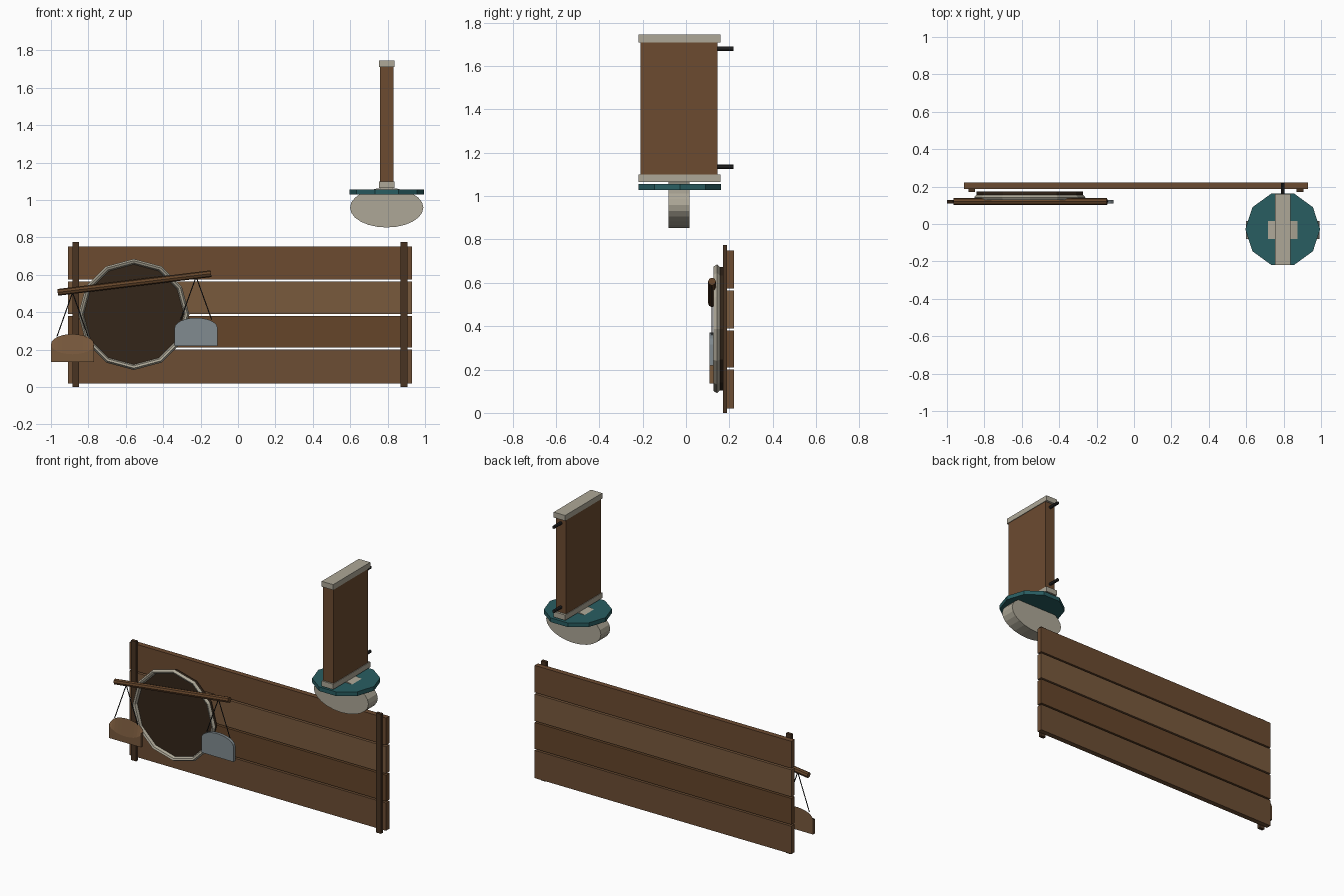
import bpy, bmesh
from math import sin, cos, pi
from mathutils import Vector

if "Cube" in bpy.data.objects:
    bpy.data.objects.remove(bpy.data.objects["Cube"])


def mat(name, rgb):
    m = bpy.data.materials.new(name)
    m.diffuse_color = (*rgb, 1)
    m.use_nodes = True
    m.node_tree.nodes["Principled BSDF"].inputs["Base Color"].default_value = m.diffuse_color
    return m


WOOD = [mat("wood_%d" % i, c) for i, c in enumerate(
    [(.15, .07, .03), (.13, .06, .023), (.19, .10, .046), (.15, .075, .034)])]
DARK = mat("dark_wood", (.065, .033, .016))
BLACK = mat("opening", (.033, .019, .01))
PALE = mat("pale_stone", (.42, .39, .31))
TEAL = mat("teal", (.022, .11, .12))
STEEL = mat("steel", (.22, .26, .28))
IRON = mat("iron", (.02, .02, .02))


def finish(name, bm, material):
    bmesh.ops.recalc_face_normals(bm, faces=bm.faces)
    me = bpy.data.meshes.new(name)
    bm.to_mesh(me)
    bm.free()
    ob = bpy.data.objects.new(name, me)
    me.materials.append(material)
    bpy.context.collection.objects.link(ob)
    return ob


def box(name, x, y, z, material):
    bm = bmesh.new()
    bmesh.ops.create_cube(bm, size=1)
    for v in bm.verts:
        v.co = Vector([(a + b) / 2 + c * (b - a) for (a, b), c in zip((x, y, z), v.co)])
    return finish(name, bm, material)


def prism(name, rings, material):
    """Closed solid between two matching outlines."""
    bm = bmesh.new()
    a, b = [[bm.verts.new(p) for p in r] for r in rings]
    bm.faces.new(a)
    bm.faces.new(b)
    for i in range(len(a)):
        j = (i + 1) % len(a)
        bm.faces.new((a[i], a[j], b[j], b[i]))
    return finish(name, bm, material)


def rod(name, p, q, r, n, material):
    p, q = Vector(p), Vector(q)
    u = (q - p).orthogonal().normalized()
    w = (q - p).normalized().cross(u)
    off = [r * (u * cos(2 * pi * i / n) + w * sin(2 * pi * i / n)) for i in range(n)]
    return prism(name, [[c + o for o in off] for c in (p, q)], material)


def upright_disc(name, cx, cz, rx, rz, y0, y1, n, material):
    angles = [2 * pi * i / n for i in range(n)]
    return prism(name, [[(cx + rx * cos(t), y, cz + rz * sin(t)) for t in angles]
                        for y in (y0, y1)], material)


# Plank wall and its battens
for i, (z0, z1) in enumerate([(.02, .2), (.21, .38), (.39, .565), (.575, .75)]):
    box("wall_plank_%d" % i, (-.91, .93), (.187, .221), (z0, z1), WOOD[(3, 1, 2, 0)[i]])
for side, x in (("left", -.868), ("right", .888)):
    box("batten_" + side, (x - .018, x + .018), (.17, .19), (0, .775), DARK)

# Round opening with its faceted rim
CX, CZ = -.557, .388
upright_disc("round_opening", CX, CZ, .285, .285, .148, .173, 12, BLACK)
bm = bmesh.new()
section = [(.297, .143), (.287, .127), (.275, .132), (.268, .148), (.283, .158)]
rows = [[bm.verts.new((CX + r * cos(pi * i / 6), y, CZ + r * sin(pi * i / 6)))
         for r, y in section] for i in range(12)]
for i in range(12):
    for k in range(5):
        a, b, m = rows[i], rows[(i + 1) % 12], (k + 1) % 5
        bm.faces.new((a[k], a[m], b[m], b[k]))
finish("opening_rim", bm, PALE)

# Balance beam
rod("balance_beam", (-.964, .12, .506), (-.144, .12, .606), .018, 8, WOOD[1])


def pan(name, cx, z0, z_side, front_rise, rise, material):
    """Flat weight with an arched back edge and its own front edge curve."""
    t = [pi * i / 12 for i in range(13)]
    rings = []
    for y, h in ((.109, front_rise), (.128, rise)):
        top = [(cx + .115 * cos(a), y, z_side + h * sin(a)) for a in t]
        rings.append([(cx - .115, y, z0), (cx + .115, y, z0)] + top)
    prism(name, rings, material)


# Hanging pans and strings
pan("left_pan", -.885, .135, .228, -.053, .055, WOOD[2])
pan("right_pan", -.224, .218, .315, .055, .055, STEEL)
for side, x, z_top, z_low in (("left", -.885, .505, .27), ("right", -.224, .59, .36)):
    for s in (-1, 1):
        rod("%s_string_%d" % (side, s), (x, .12, z_top), (x + s * .083, .12, z_low),
            .003, 5, IRON)

# Tall hanging panel with caps and wall pegs
box("sign_panel", (.758, .832), (-.21, .145), (1.09, 1.72), WOOD[0])
for name, z0, z1 in (("lower_cap", 1.065, 1.1), ("upper_cap", 1.71, 1.745)):
    box(name, (.754, .836), (-.22, .16), (z0, z1), PALE)
for name, z in (("lower_peg", 1.135), ("upper_peg", 1.68)):
    rod(name, (.795, .13, z), (.795, .22, z), .01, 8, IRON)

# Ten-sided plate and rounded foot below the panel
rod_angles = [2 * pi * i / 10 for i in range(10)]
prism("teal_plate", [[(.795 + .2 * cos(t), -.028 + .2 * sin(t), z) for t in rod_angles]
                     for z in (1.028, 1.055)], TEAL)
upright_disc("oval_foot", .795, .959, .196, .106, -.08, .016, 24, PALE)
